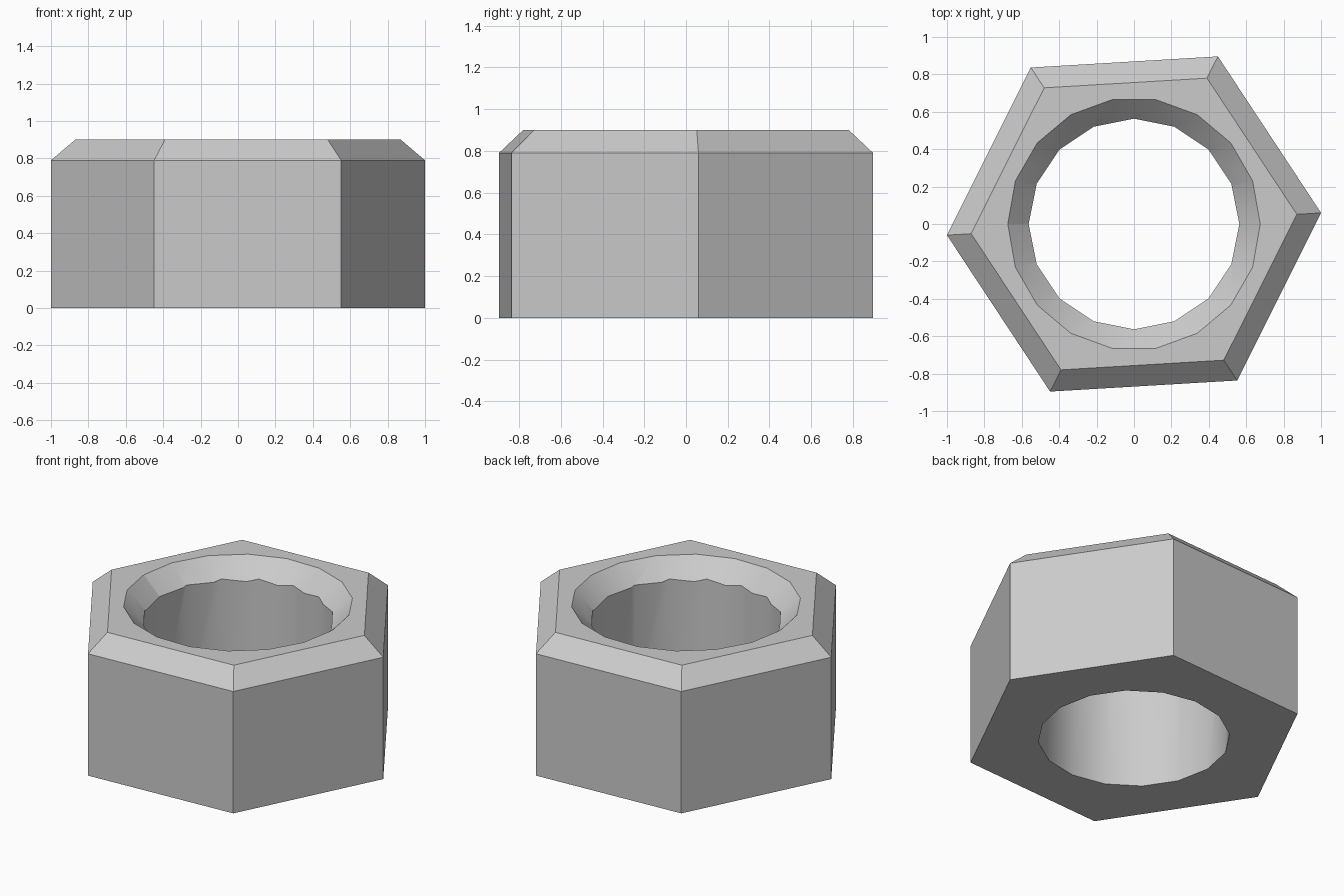
import bpy
import math

old = bpy.data.objects.get("Cube")
if old:
    bpy.data.objects.remove(old, do_unlink=True)

HEIGHT = 0.9
BEVEL_Z = 0.79
TURN = math.radians(3.4)


def material(name, rgb):
    mat = bpy.data.materials.new(name)
    mat.use_nodes = True
    mat.diffuse_color = (*rgb, 1)
    mat.node_tree.nodes["Principled BSDF"].inputs["Base Color"].default_value = (*rgb, 1)
    return mat


def lathe(name, sides, profile, turn=0.0):
    """Closed faceted solid from (radius, height) rings."""
    verts = [(r * math.cos(turn + math.tau * i / sides),
              r * math.sin(turn + math.tau * i / sides), z)
             for r, z in profile for i in range(sides)]
    faces = [tuple(reversed(range(sides))),
             tuple(range(len(verts) - sides, len(verts)))]
    for ring in range(len(profile) - 1):
        a, b = ring * sides, (ring + 1) * sides
        for i in range(sides):
            j = (i + 1) % sides
            faces.append((a + i, a + j, b + j, b + i))
    mesh = bpy.data.meshes.new(name)
    mesh.from_pydata(verts, [], faces)
    obj = bpy.data.objects.new(name, mesh)
    bpy.context.collection.objects.link(obj)
    return obj


def cut(target, cutter):
    mod = target.modifiers.new("cut", 'BOOLEAN')
    mod.operation = 'DIFFERENCE'
    mod.solver = 'EXACT'
    mod.object = cutter
    bpy.context.view_layer.objects.active = target
    bpy.ops.object.modifier_apply(modifier=mod.name)
    bpy.data.objects.remove(cutter, do_unlink=True)


# Six-sided body with a bevelled top
nut = lathe("hex_nut", 6, [(1.002, 0), (1.002, BEVEL_Z), (0.872, HEIGHT)], TURN)

# Straight bore, then the countersunk rim at the top
cut(nut, lathe("bore_cutter", 16, [(0.563, -0.2), (0.563, 1.2)]))
cut(nut, lathe("countersink_cutter", 18, [(0.475, HEIGHT - 0.2), (0.775, HEIGHT + 0.1)]))

# Plain grey metal, smooth inside the hole and crisp on the flats
nut.data.materials.clear()
nut.data.materials.append(material("grey_metal", (0.6, 0.6, 0.6)))
for poly in nut.data.polygons:
    poly.material_index = 0
bpy.ops.object.select_all(action='DESELECT')
nut.select_set(True)
bpy.context.view_layer.objects.active = nut
bpy.ops.object.shade_smooth_by_angle(angle=math.radians(30))
